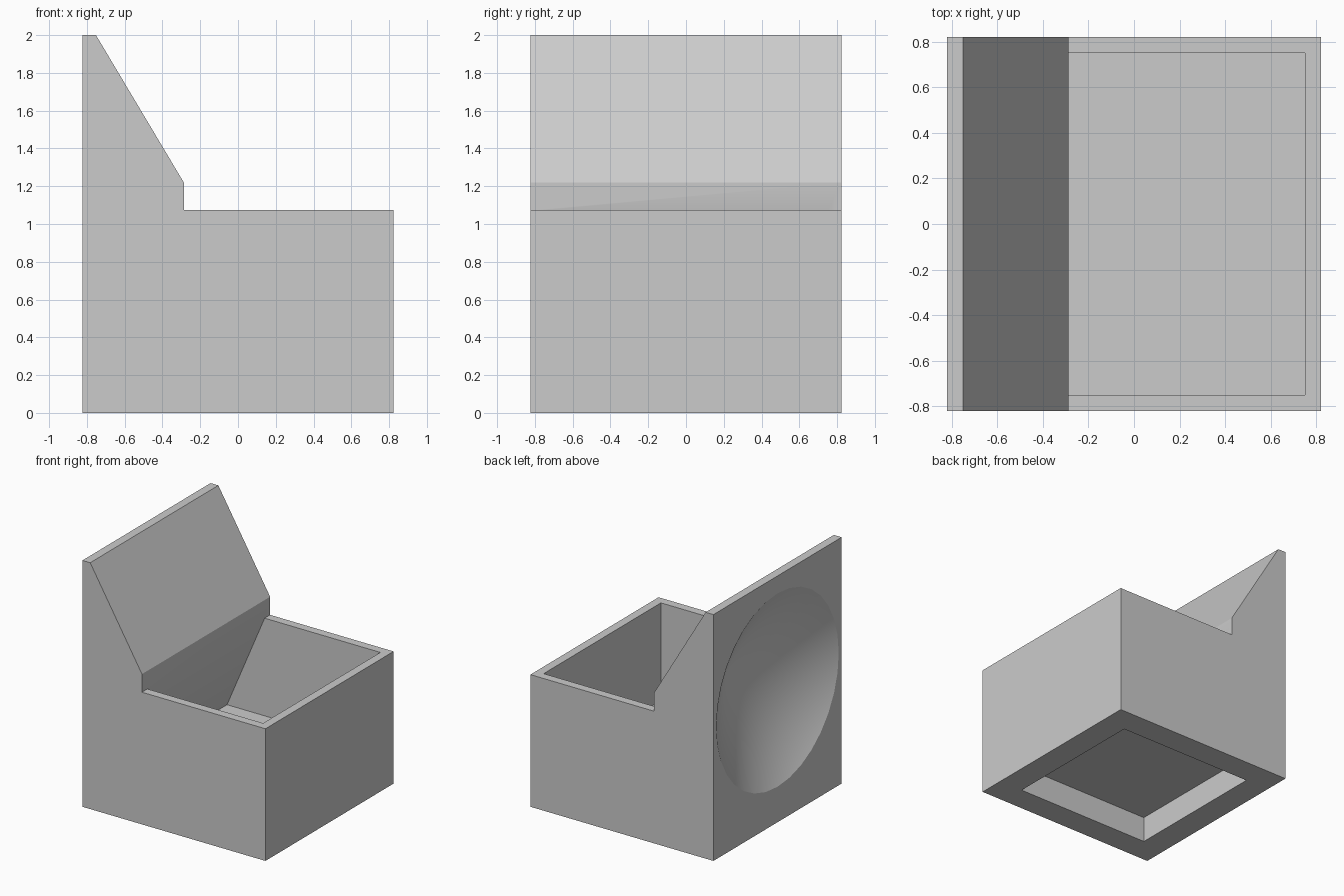
import bpy, bmesh, math
from mathutils import Matrix

cube = bpy.data.objects.get("Cube")
if cube:
    bpy.data.objects.remove(cube, do_unlink=True)

grey = bpy.data.materials.new("light_grey")
grey.use_nodes = True
grey.diffuse_color = (0.6, 0.6, 0.6, 1)
grey.node_tree.nodes["Principled BSDF"].inputs["Base Color"].default_value = (0.6, 0.6, 0.6, 1)

HALF = 0.822       # outer half width
WALL = 0.07        # wall thickness
RIM = 1.073        # height of the bin rim and dish centre
FLOOR = 0.28       # inner floor height
STEP_X = -0.287    # front of the back panel


def finish(bm, name):
    bmesh.ops.recalc_face_normals(bm, faces=bm.faces)
    mesh = bpy.data.meshes.new(name)
    bm.to_mesh(mesh)
    bm.free()
    mesh.materials.append(grey)
    obj = bpy.data.objects.new(name, mesh)
    bpy.context.collection.objects.link(obj)
    return obj


def prism(name, profile, half):
    """Extrude an xz profile along y, centred on y = 0."""
    bm = bmesh.new()
    face = bm.faces.new([bm.verts.new((x, -half, z)) for x, z in profile])
    out = bmesh.ops.extrude_face_region(bm, geom=[face])
    moved = [g for g in out["geom"] if isinstance(g, bmesh.types.BMVert)]
    bmesh.ops.translate(bm, verts=moved, vec=(0, 2 * half, 0))
    return finish(bm, name)


def cut(target, cutter):
    cutter.hide_render = True
    mod = target.modifiers.new(cutter.name, "BOOLEAN")
    mod.operation = "DIFFERENCE"
    mod.solver = "EXACT"
    mod.object = cutter
    bpy.context.view_layer.objects.active = target
    bpy.ops.object.modifier_apply(modifier=mod.name)
    bpy.data.objects.remove(cutter, do_unlink=True)


# Solid body: bin with a tall sloping back panel
body = prism("bin_body", [(-HALF, 0), (HALF, 0), (HALF, RIM), (STEP_X, RIM),
                          (STEP_X, 1.22), (WALL - HALF, 2), (-HALF, 2)], HALF)

# Open cavity, its back wall undercut behind the step
inner = HALF - WALL
cut(body, prism("cavity_cutter", [(STEP_X, RIM), (STEP_X + 0.02, 1.3), (inner, 1.3),
                                  (inner, FLOOR), (-0.625, FLOOR)], inner))

# Square recess in the underside
cut(body, prism("base_recess_cutter", [(-0.61, -0.1), (0.61, -0.1),
                                       (0.61, 0.21), (-0.61, 0.21)], 0.61))

# Conical dish in the back panel, its tip one wall behind the step
dish_radius = 0.785
dish_depth = STEP_X - WALL + HALF
overshoot = 1.2
bm = bmesh.new()
bmesh.ops.create_cone(bm, cap_ends=True, segments=32, radius1=dish_radius * overshoot,
                      radius2=0, depth=dish_depth * overshoot)
bmesh.ops.remove_doubles(bm, verts=bm.verts, dist=0.0001)
bmesh.ops.transform(bm, verts=bm.verts,
                    matrix=Matrix.Translation((STEP_X - WALL - dish_depth * overshoot / 2, 0, RIM))
                    @ Matrix.Rotation(math.pi / 2, 4, "Y"))
cut(body, finish(bm, "dish_cutter"))

# Smooth dish, crisp edges elsewhere
bpy.ops.object.select_all(action="DESELECT")
body.select_set(True)
bpy.context.view_layer.objects.active = body
bpy.ops.object.shade_smooth_by_angle(angle=math.radians(28))
